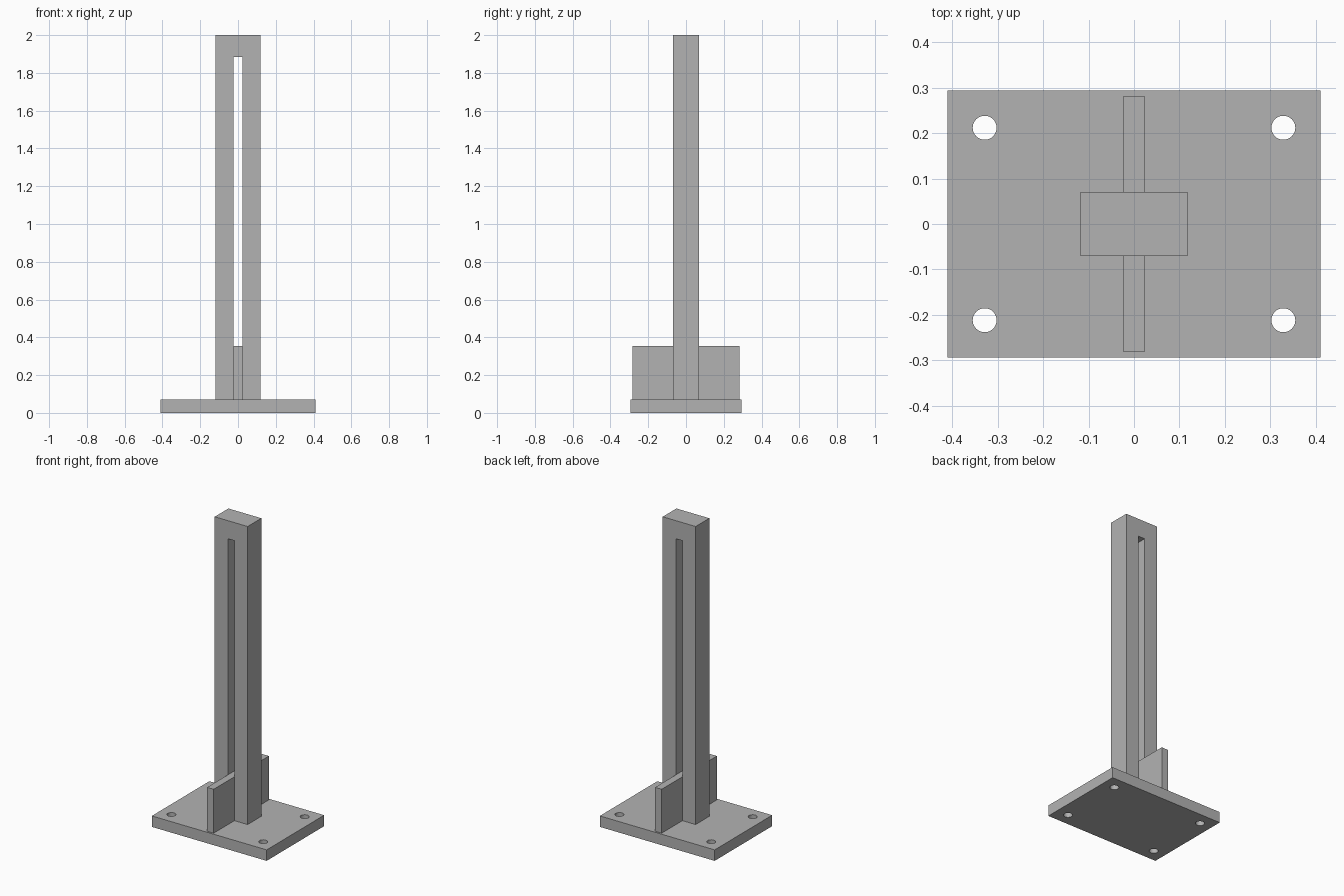
import bpy, bmesh, math
from mathutils import Matrix, Vector

cube = bpy.data.objects.get("Cube")
if cube:
    bpy.data.objects.remove(cube, do_unlink=True)

# One plain grey for the whole bracket
GREY = (0.45, 0.45, 0.45, 1.0)
grey = bpy.data.materials.new("plain_grey")
grey.use_nodes = True
grey.diffuse_color = GREY
grey.node_tree.nodes["Principled BSDF"].inputs["Base Color"].default_value = GREY

BASE_TOP = 0.071
UPRIGHT = Matrix.Rotation(math.radians(90), 4, "X")  # profile y becomes z


def rectangle(x0, y0, x1, y1):
    return [(x0, y0), (x1, y0), (x1, y1), (x0, y1)]


def circle(cx, cy, radius, sides=32):
    angles = [2 * math.pi * i / sides for i in range(sides)]
    return [(cx + radius * math.cos(a), cy + radius * math.sin(a)) for a in angles]


def extrude_profile(name, loops, depth, matrix):
    """Fill flat outlines (the first is outer, the rest are holes) and extrude them."""
    bm = bmesh.new()
    edges = []
    for loop in loops:
        verts = [bm.verts.new((x, y, 0)) for x, y in loop]
        edges += [bm.edges.new((a, b)) for a, b in zip(verts, verts[1:] + verts[:1])]
    bmesh.ops.triangle_fill(bm, edges=edges, use_beauty=True, normal=(0, 0, 1))
    top = bmesh.ops.extrude_face_region(bm, geom=bm.faces[:], use_keep_orig=True)["geom"]
    moved = [v for v in top if isinstance(v, bmesh.types.BMVert)]
    bmesh.ops.translate(bm, verts=moved, vec=Vector((0, 0, depth)))
    bmesh.ops.recalc_face_normals(bm, faces=bm.faces[:])
    # Clean flat faces, smooth hole walls
    bmesh.ops.dissolve_limit(bm, angle_limit=0.01, verts=bm.verts[:], edges=bm.edges[:])
    bmesh.ops.triangulate(bm, faces=[f for f in bm.faces if len(f.verts) > 4])
    bm.transform(matrix)
    mesh = bpy.data.meshes.new(name)
    bm.to_mesh(mesh)
    bm.free()
    mesh.materials.append(grey)
    obj = bpy.data.objects.new(name, mesh)
    bpy.context.collection.objects.link(obj)
    bpy.ops.object.select_all(action="DESELECT")
    obj.select_set(True)
    bpy.context.view_layer.objects.active = obj
    bpy.ops.object.shade_smooth_by_angle(angle=math.radians(30))
    return obj


# Base plate with four bolt holes
holes = [circle(sx * 0.329, sy * 0.212, 0.0264) for sx in (-1, 1) for sy in (-1, 1)]
extrude_profile("base_plate", [rectangle(-0.411, -0.294, 0.411, 0.294)] + holes,
                BASE_TOP, Matrix.Identity(4))

# Slotted post: an inverted U standing on the plate
W, S, SLOT_TOP, H = 0.118, 0.0235, 1.883, 2.0
post = [(-W, BASE_TOP), (-S, BASE_TOP), (-S, SLOT_TOP), (S, SLOT_TOP),
        (S, BASE_TOP), (W, BASE_TOP), (W, H), (-W, H)]
extrude_profile("slotted_post", [post], 0.14, Matrix.Translation((0, 0.07, 0)) @ UPRIGHT)

# Stiffening rib passing through the foot of the slot
extrude_profile("stiffening_rib", [rectangle(-S, BASE_TOP, S, 0.355)], 0.564,
                Matrix.Translation((0, 0.282, 0)) @ UPRIGHT)
